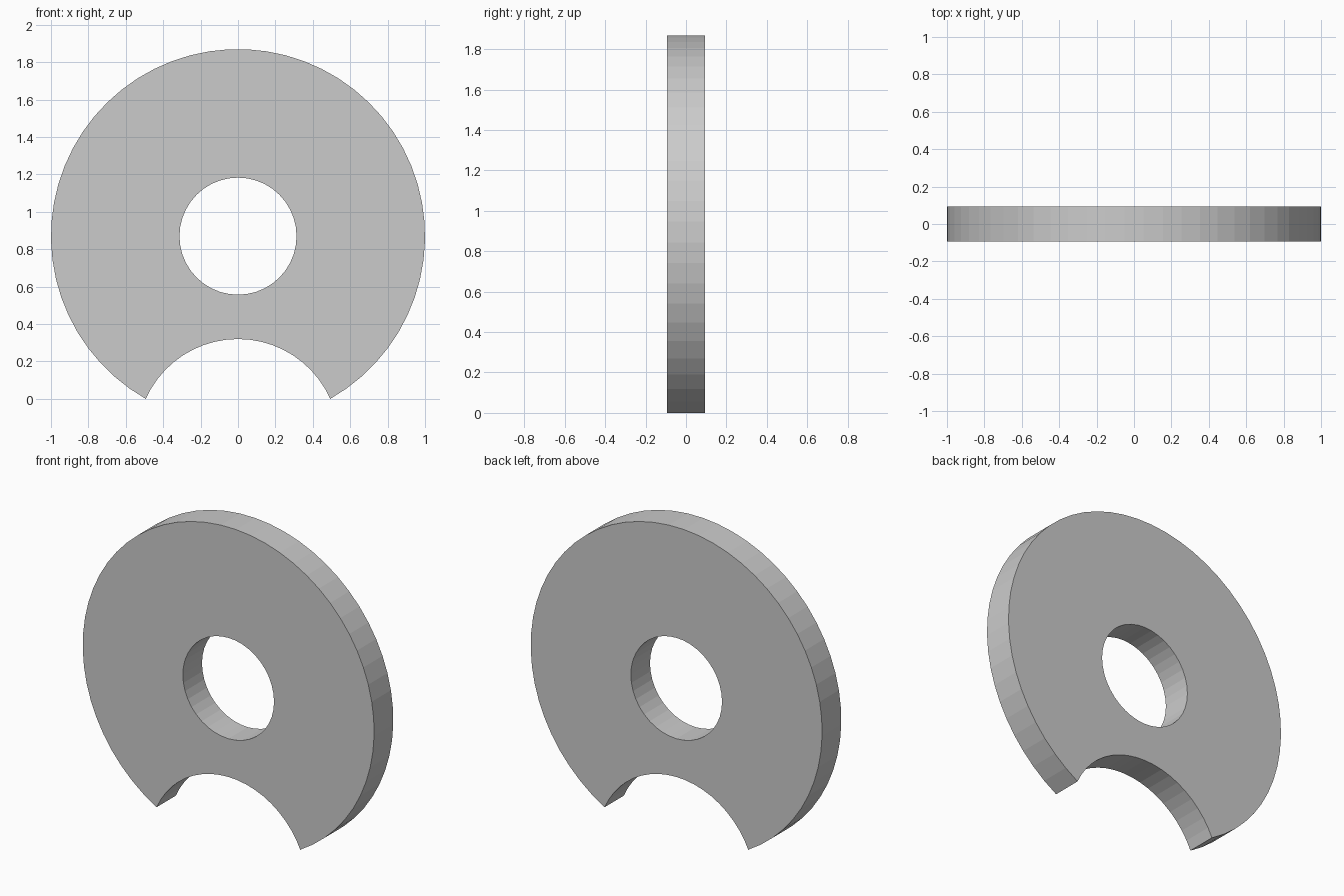
import bpy
from math import sin, cos, pi, atan2

if "Cube" in bpy.data.objects:
    bpy.data.objects.remove(bpy.data.objects["Cube"])

HALF_THICKNESS = 0.094
CENTRE_Z = 0.87
TIP_X = 0.493          # the two points where rim and notch meet
NOTCH_Z, NOTCH_R = -0.22, 0.54
HOLE_R = 0.313


def arc(cz, r, a0, a1, n):
    """n + 1 points on a circle centred on x = 0."""
    return [(r * cos(a0 + (a1 - a0) * i / n), cz + r * sin(a0 + (a1 - a0) * i / n))
            for i in range(n + 1)]


def add_loop(curve, pts):
    spline = curve.splines.new('POLY')
    spline.points.add(len(pts) - 1)
    for p, (x, z) in zip(spline.points, pts):
        p.co = (x, z, 0, 1)
    spline.use_cyclic_u = True
    spline.use_smooth = False


curve = bpy.data.curves.new("notched_disc", 'CURVE')
curve.dimensions = '2D'
curve.fill_mode = 'BOTH'
curve.extrude = HALF_THICKNESS

# Outer rim, then back across the round notch
rim_a = atan2(-CENTRE_Z, TIP_X)
notch_a = atan2(-NOTCH_Z, TIP_X)
rim = arc(CENTRE_Z, 1.0, rim_a, pi - rim_a, 51)
notch = arc(NOTCH_Z, NOTCH_R, pi - notch_a, notch_a, 20)
add_loop(curve, rim + notch[1:-1])

# Central hole
add_loop(curve, arc(CENTRE_Z, HOLE_R, 0, 2 * pi, 40)[:-1])

# Stand the plate upright and turn it into a mesh
disc = bpy.data.objects.new("notched_disc", curve)
bpy.context.collection.objects.link(disc)
disc.rotation_euler = (pi / 2, 0, 0)
bpy.context.view_layer.objects.active = disc
disc.select_set(True)
bpy.ops.object.convert(target='MESH')
